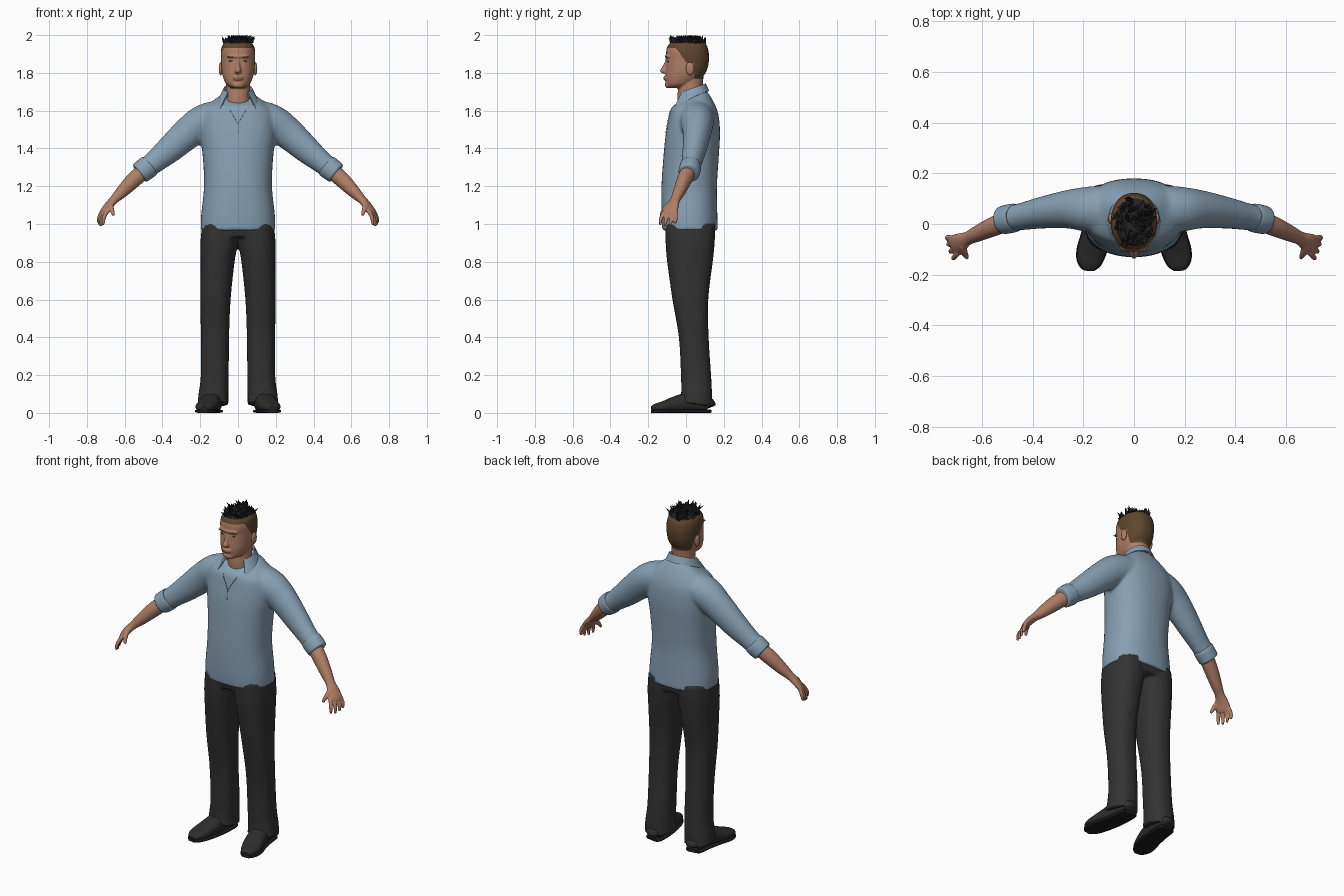
import bpy, bmesh, math, random
from mathutils import Vector
from mathutils.bvhtree import BVHTree

if "Cube" in bpy.data.objects:
    bpy.data.objects.remove(bpy.data.objects["Cube"])

random.seed(4)


def material(name, rgb):
    m = bpy.data.materials.new(name)
    m.diffuse_color = (*rgb, 1)
    m.use_nodes = True
    m.node_tree.nodes["Principled BSDF"].inputs["Base Color"].default_value = m.diffuse_color
    return m


SHIRT = material("shirt_blue", (0.24, 0.35, 0.45))
SEAM = material("seam_blue", (0.09, 0.14, 0.19))
SKIN = material("skin", (0.43, 0.21, 0.135))
LIP = material("lip", (0.32, 0.14, 0.09))
BROWN = material("brown_hair", (0.11, 0.06, 0.027))
BLACK = material("black_hair", (0.015, 0.015, 0.016))
TROUSER = material("charcoal_cloth", (0.032, 0.032, 0.033))
SHOE = material("shoe_leather", (0.027, 0.026, 0.026))
SOLE = material("shoe_sole", (0.012, 0.012, 0.012))


def spline(rings, steps=4):
    """Catmull-Rom interpolation through the ring values."""
    out = []
    for i in range(len(rings) - 1):
        a, b, c, d = (rings[max(0, min(len(rings) - 1, i + k))] for k in (-1, 0, 1, 2))
        for s in range(steps):
            t = s / steps
            out.append([0.5 * (2 * q + (r - p) * t + (2 * p - 5 * q + 4 * r - w) * t * t
                        + (3 * q - p - 3 * r + w) * t ** 3) for p, q, r, w in zip(a, b, c, d)])
    return out + [list(rings[-1])]


def loft(bm, rings, seg=28, power=2.0, upright=False):
    """Rings are (x, y, z, half width, half depth, tilt), skinned and capped."""
    rings = spline(rings)
    loops = []
    for i, (x, y, z, w, d, tilt) in enumerate(rings):
        u, v = Vector((1, 0, 0)), Vector((0, 1, 0))
        if not upright:
            t = Vector(rings[min(i + 1, len(rings) - 1)][:3]) - Vector(rings[max(i - 1, 0)][:3])
            u = t.cross(Vector((0, 0, 1))).normalized()
            v = u.cross(t).normalized()
        loop = []
        for k in range(seg):
            c, s = math.cos(k * math.tau / seg), math.sin(k * math.tau / seg)
            c, s = (math.copysign(abs(q) ** (2 / power), q) for q in (c, s))
            p = Vector((x, y, z)) + u * c * w + v * s * d
            p.z += tilt * (p.y - y)
            loop.append(bm.verts.new(p))
        loops.append(loop)
    for a, b in zip(loops, loops[1:]):
        for k in range(seg):
            bm.faces.new((a[k], a[(k + 1) % seg], b[(k + 1) % seg], b[k]))
    bm.faces.new(loops[0])
    bm.faces.new(loops[-1])


def column(bm, rows, **kw):
    """Rows are (z, centre x, half width, front y, back y, tilt)."""
    loft(bm, [(x, (f + b) / 2, z, w, (b - f) / 2, t) for z, x, w, f, b, t in rows],
         upright=True, **kw)


def ball(bm, loc, size):
    vs = bmesh.ops.create_icosphere(bm, subdivisions=3, radius=1)["verts"]
    for v in vs:
        v.co = Vector(loc) + Vector(a * b for a, b in zip(v.co, size))


def finish(name, bm, mats, mirror=False, voxel=0, smooth=4, angle=50, thick=0):
    if mirror:
        new = bmesh.ops.duplicate(bm, geom=bm.verts[:] + bm.edges[:] + bm.faces[:])["geom"]
        for v in new:
            if isinstance(v, bmesh.types.BMVert):
                v.co.x *= -1
    bmesh.ops.recalc_face_normals(bm, faces=bm.faces[:])
    me = bpy.data.meshes.new(name)
    bm.to_mesh(me)
    bm.free()
    ob = bpy.data.objects.new(name, me)
    bpy.context.collection.objects.link(ob)
    if thick:
        ob.modifiers.new("thickness", "SOLIDIFY").thickness = thick
    if voxel:
        # fuse overlapping volumes into one skin
        r = ob.modifiers.new("fuse", "REMESH")
        r.mode, r.voxel_size = "VOXEL", voxel
        s = ob.modifiers.new("relax", "SMOOTH")
        s.factor, s.iterations = 0.5, smooth
    dg = bpy.context.evaluated_depsgraph_get()
    baked = bpy.data.meshes.new_from_object(ob.evaluated_get(dg), depsgraph=dg)
    ob.modifiers.clear()
    ob.data = baked
    baked.materials.clear()
    for m in mats:
        baked.materials.append(m)
    bpy.context.view_layer.objects.active = ob
    ob.select_set(True)
    bpy.ops.object.shade_smooth_by_angle(angle=math.radians(angle))
    ob.select_set(False)
    return ob


def surface(ob):
    return BVHTree.FromPolygons([v.co for v in ob.data.vertices],
                                [tuple(p.vertices) for p in ob.data.polygons])


# Shirt: torso and sleeves fused
bm = bmesh.new()
column(bm, [(0.965, 0, .198, -.125, .168, 0), (1.05, 0, .195, -.13, .166, 0),
            (1.2, 0, .18, -.13, .164, 0), (1.35, 0, .186, -.12, .173, 0),
            (1.47, 0, .2, -.108, .18, 0), (1.56, 0, .2, -.092, .175, 0),
            (1.61, 0, .18, -.082, .16, .05), (1.65, 0, .13, -.07, .13, .25),
            (1.675, 0, .08, -.05, .1, .5)], power=2.3, seg=40)
sleeve = [(.08, .055, 1.57, .1, .09, 0), (.18, .058, 1.54, .09, .093, 0),
          (.26, .058, 1.485, .076, .085, 0), (.36, .045, 1.397, .063, .073, 0),
          (.44, .03, 1.33, .054, .06, 0), (.5, .02, 1.283, .05, .054, 0)]
for side in (1, -1):
    loft(bm, [(side * r[0], *r[1:]) for r in sleeve])
shirt = finish("shirt", bm, [SHIRT], voxel=0.009, smooth=5)

# Rolled cuffs
bm = bmesh.new()
loft(bm, [(.466, .026, 1.31, .05, .054, 0), (.471, .025, 1.306, .056, .061, 0),
          (.495, .02, 1.288, .057, .061, 0), (.517, .015, 1.27, .055, .058, 0),
          (.522, .014, 1.266, .047, .05, 0)])
finish("rolled_cuffs", bm, [SHIRT], mirror=True)

# Collar: open band with flaps that lengthen towards the front
bm = bmesh.new()
rows = []
for k in range(37):
    t = math.radians(-135 + 7.5 * k)
    w = abs(t / math.radians(135)) ** 4
    s, c = math.sin(t), math.cos(t)
    top = Vector((.076 * s, .03 + .075 * c, 1.718 + .026 * c))
    r = .093 + .042 * w
    low = Vector((r * s, .03 + r * c, top.z - .04 - .05 * w))
    rows.append([bm.verts.new(p) for p in (top + Vector((0, 0, -.03)), top, low)])
for a, b in zip(rows, rows[1:]):
    for j in (0, 1):
        bm.faces.new((a[j], b[j], b[j + 1], a[j + 1]))
finish("collar", bm, [SHIRT], thick=0.008)

# Neck opening and front seam laid on the shirt
tree = surface(shirt)


def strip(bm, a, b, width, n=10):
    prev = None
    for i in range(n + 1):
        x, z = (p + (q - p) * i / n for p, q in zip(a, b))
        hit = tree.ray_cast(Vector((x, -1, z)), Vector((0, 1, 0)))[0]
        pair = [bm.verts.new((x + s * width, hit.y - .003, z)) for s in (-1, 1)]
        if prev:
            bm.faces.new((prev[0], prev[1], pair[1], pair[0]))
        prev = pair


bm = bmesh.new()
for sx in (-1, 1):
    strip(bm, (sx * .045, 1.61), (0, 1.53), .0022)
strip(bm, (0, 1.53), (.003, 1.48), .0015)
finish("neck_opening_seam", bm, [SEAM], thick=0.002)

# Trousers: hips and legs fused
bm = bmesh.new()
column(bm, [(.93, 0, .185, -.1, .15, 0), (.98, 0, .187, -.108, .155, 0),
            (1.02, 0, .18, -.105, .15, 0)], power=2.4)
for s in (1, -1):
    column(bm, [(1.0, s * .095, .095, -.108, .155, 0), (.9, s * .1, .099, -.108, .152, 0),
                (.8, s * .108, .09, -.1, .142, 0), (.6, s * .119, .08, -.072, .118, 0),
                (.4, s * .122, .075, -.038, .12, 0), (.2, s * .123, .074, -.027, .133, 0),
                (.1, s * .13, .079, -.026, .138, 0), (.045, s * .132, .082, -.035, .14, -.15)],
           power=2.3)
finish("trousers", bm, [TROUSER], voxel=0.009)

# Shoes and soles
shoe = [(.132, .13, .03, .025, .025, 0), (.132, .115, .045, .046, .04, 0),
        (.138, .03, .058, .052, .053, 0), (.152, -.05, .047, .055, .043, 0),
        (.17, -.115, .034, .055, .029, 0), (.178, -.16, .028, .042, .021, 0),
        (.181, -.182, .022, .02, .012, 0)]
bm = bmesh.new()
loft(bm, shoe, power=2.4)
finish("shoes", bm, [SHOE], mirror=True)
bm = bmesh.new()
loft(bm, [(x, y, .009, w + .004, .009, 0) for x, y, z, w, d, t in shoe], power=4)
finish("soles", bm, [SOLE], mirror=True)

# Forearms and hands
bm = bmesh.new()
loft(bm, [(.47, .025, 1.305, .04, .042, 0), (.55, -.008, 1.235, .039, .042, 0),
          (.615, -.037, 1.17, .032, .033, 0), (.655, -.056, 1.13, .027, .023, 0),
          (.682, -.07, 1.1, .036, .02, 0), (.705, -.083, 1.067, .042, .017, 0),
          (.714, -.088, 1.05, .036, .013, 0)])
for off, length in ((-.033, .8), (-.012, .95), (.011, 1.0), (.033, .9)):
    x, y = .708 - .4 * off, -.085 - .9 * off
    spread = off * .3
    loft(bm, [(x, y, 1.065, .011, .011, 0),
              (x + .018 * length, y - .008 - spread, 1.065 - .04 * length, .0105, .0105, 0),
              (x + .021 * length, y - .012 - spread, 1.065 - .078 * length, .007, .007, 0)], seg=10)
loft(bm, [(.677, -.085, 1.105, .016, .016, 0), (.668, -.116, 1.075, .013, .013, 0),
          (.658, -.134, 1.045, .008, .008, 0)], seg=10)
finish("forearms_and_hands", bm, [SKIN], mirror=True, voxel=0.005, smooth=2)

# Head: skull, neck and face forms fused
bm = bmesh.new()
column(bm, [(1.72, 0, .035, -.092, .0, 0), (1.74, 0, .062, -.104, .035, 0),
            (1.78, 0, .08, -.108, .088, 0), (1.82, 0, .087, -.106, .113, 0),
            (1.87, 0, .09, -.103, .122, 0), (1.91, 0, .091, -.105, .12, 0),
            (1.945, 0, .083, -.096, .11, 0), (1.97, 0, .06, -.068, .085, 0),
            (1.983, 0, .025, -.025, .045, 0)], power=2.2, seg=36)
column(bm, [(1.57, 0, .075, -.04, .1, 0), (1.66, 0, .066, -.046, .09, 0),
            (1.72, 0, .064, -.042, .088, 0), (1.8, 0, .064, -.04, .095, 0)])
column(bm, [(1.885, 0, .009, -.106, -.08, 0), (1.86, 0, .009, -.113, -.08, 0),
            (1.83, 0, .013, -.128, -.08, 0), (1.81, 0, .018, -.139, -.08, 0),
            (1.797, 0, .016, -.126, -.08, 0)], seg=14)
ball(bm, (0, -.092, 1.887), (.06, .02, .01))
ball(bm, (0, -.107, 1.772), (.027, .014, .014))
ball(bm, (0, -.094, 1.738), (.032, .018, .02))
head = finish("head", bm, [SKIN, BROWN, BLACK, LIP], voxel=0.005, smooth=2)
for p in head.data.polygons:
    x, y, z = p.center
    if z > 1.957:
        p.material_index = 2
    elif (z > 1.932 or (z > 1.85 and y > .005 - (z - 1.85) * .7)
          or (z > 1.768 and y > .045)):
        p.material_index = 1
    elif abs(x) < .025 and 1.766 < z < 1.779 and y < -.1:
        p.material_index = 3

# Ears
bm = bmesh.new()
ball(bm, (.091, .022, 1.822), (.011, .022, .035))
finish("ears", bm, [SKIN], mirror=True)

# Eyes and brows set on the face
tree = surface(head)
for name, x, z, size, mat in (("eyes", .035, 1.861, (.013, .003, .0045), BROWN),
                              ("eyebrows", .037, 1.886, (.02, .003, .004), LIP)):
    hit = tree.ray_cast(Vector((x, -1, z)), Vector((0, 1, 0)))[0]
    bm = bmesh.new()
    ball(bm, hit, size)
    finish(name, bm, [mat], mirror=True)

# Tousled tufts on the crown
bm = bmesh.new()
for i in range(110):
    a, r = random.uniform(0, math.tau), math.sqrt(random.random())
    x, y = .07 * r * math.cos(a), .01 + .092 * r * math.sin(a)
    hit = tree.ray_cast(Vector((x, y, 3)), Vector((0, 0, -1)))[0]
    lean = Vector((random.uniform(-.03, .03), random.uniform(-.035, .02), random.uniform(.012, .035)))
    tip = hit + lean
    tip.z = min(tip.z, 2.0)
    tip = bm.verts.new(tip)
    base = [bm.verts.new(hit + Vector((.013 * math.cos(k * math.tau / 4 + a),
                                       .013 * math.sin(k * math.tau / 4 + a), -.006)))
            for k in range(4)]
    for k in range(4):
        bm.faces.new((base[k], base[(k + 1) % 4], tip))
    bm.faces.new(base)
finish("hair_tufts", bm, [BLACK], angle=30)
